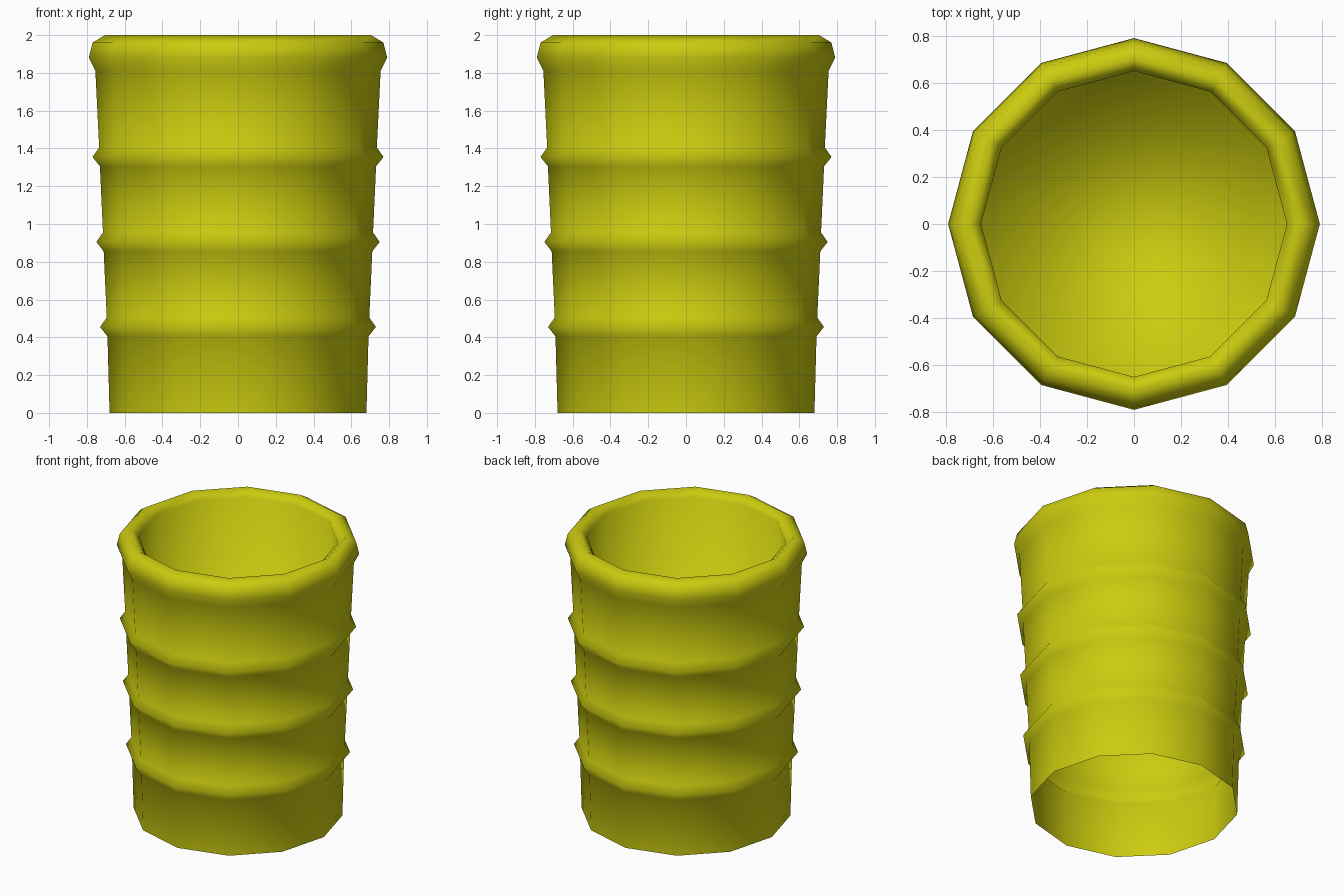
import bpy, bmesh, math

if "Cube" in bpy.data.objects:
    bpy.data.objects.remove(bpy.data.objects["Cube"])

SIDES = 12
# (radius, height) from the foot, up the ribbed wall, over the rim and down inside
profile = [(0.68, 0.0)]
for z, r in ((0.455, 0.693), (0.905, 0.713), (1.355, 0.733)):
    profile += [(r - 0.002, z - 0.05), (r + 0.037, z), (r + 0.002, z + 0.05)]
profile += [(0.755, 1.81), (0.79, 1.88), (0.77, 1.96), (0.705, 2.0),
            (0.65, 1.95), (0.65, 1.0)]

# Barrel shell: rings of vertices bridged with quads
bm = bmesh.new()
rings = [[bm.verts.new((r * math.cos(2 * math.pi * i / SIDES),
                        r * math.sin(2 * math.pi * i / SIDES), z))
          for i in range(SIDES)] for r, z in profile]
for low, high in zip(rings, rings[1:]):
    for i in range(SIDES):
        j = (i + 1) % SIDES
        bm.faces.new((low[i], low[j], high[j], high[i]))
# Inner floor; the foot stays open
bm.faces.new(rings[-1])
for f in bm.faces:
    f.smooth = True

mesh = bpy.data.meshes.new("barrel")
bm.to_mesh(mesh)
bm.free()
barrel = bpy.data.objects.new("barrel", mesh)
bpy.context.collection.objects.link(barrel)

# Yellow paint
paint = bpy.data.materials.new("yellow_paint")
paint.diffuse_color = (0.6, 0.6, 0.005, 1)
paint.use_nodes = True
paint.node_tree.nodes["Principled BSDF"].inputs["Base Color"].default_value = paint.diffuse_color
mesh.materials.append(paint)
